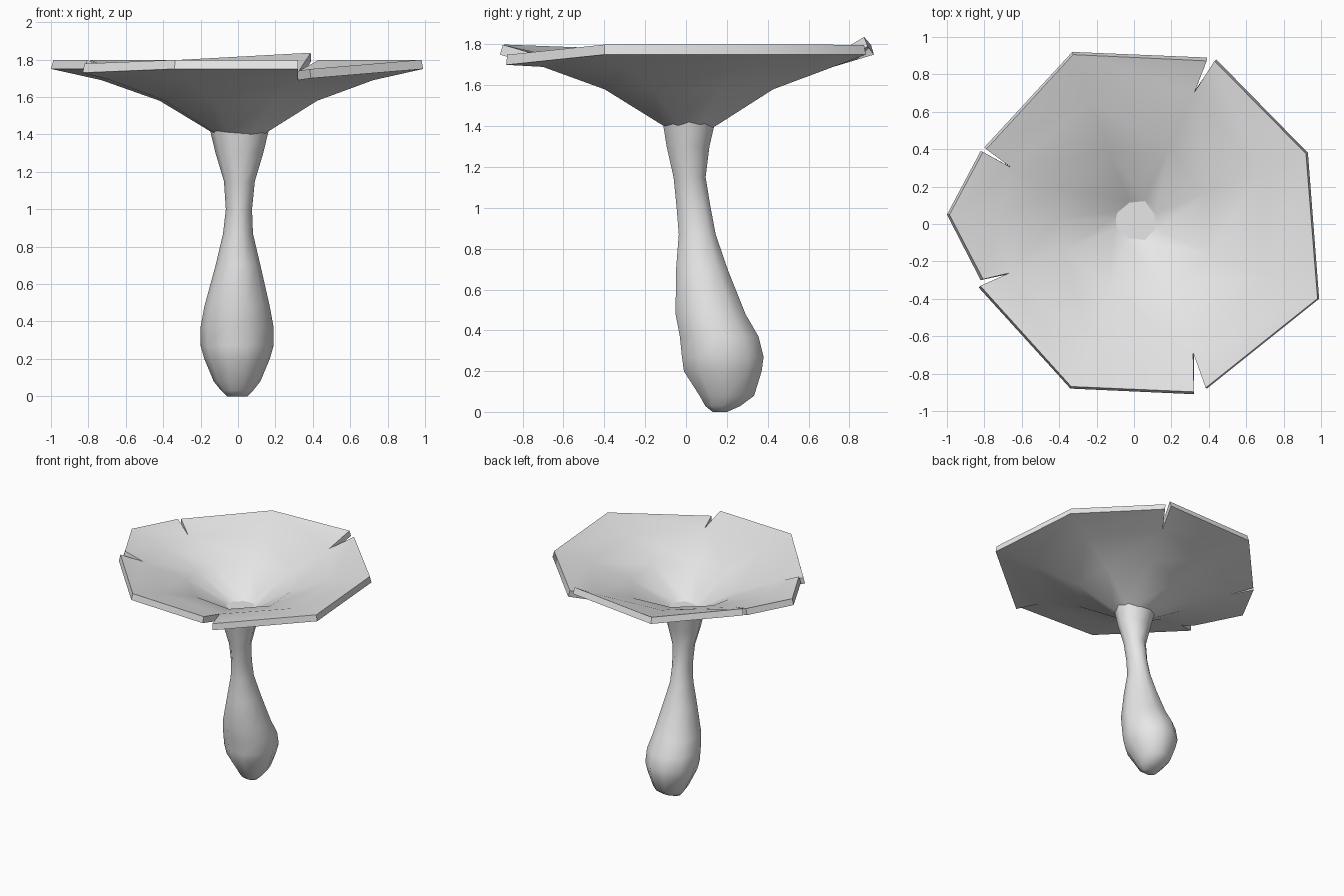
import bpy, bmesh, math
from mathutils import Vector

cube = bpy.data.objects.get("Cube")
if cube:
    bpy.data.objects.remove(cube, do_unlink=True)

grey = bpy.data.materials.new("pale grey")
grey.use_nodes = True
colour = (0.8, 0.8, 0.8, 1)
grey.diffuse_color = colour
grey.node_tree.nodes["Principled BSDF"].inputs["Base Color"].default_value = colour


def make_object(name, bm):
    mesh = bpy.data.meshes.new(name)
    bm.to_mesh(mesh)
    bm.free()
    mesh.materials.append(grey)
    obj = bpy.data.objects.new(name, mesh)
    bpy.context.collection.objects.link(obj)
    return obj


def smooth(obj, degrees):
    bpy.ops.object.select_all(action='DESELECT')
    obj.select_set(True)
    bpy.context.view_layer.objects.active = obj
    bpy.ops.object.shade_smooth_by_angle(angle=math.radians(degrees))


# Stem: lofted rings given as height, x range, y range
stem_rings = [
    (0.00, -0.06, 0.05, 0.13, 0.20), (0.03, -0.09, 0.08, 0.09, 0.27),
    (0.08, -0.13, 0.12, 0.06, 0.34), (0.20, -0.18, 0.17, -0.02, 0.38),
    (0.27, -0.20, 0.19, -0.03, 0.39), (0.37, -0.20, 0.19, -0.04, 0.365),
    (0.48, -0.18, 0.17, -0.06, 0.30), (0.70, -0.12, 0.12, -0.055, 0.21),
    (0.87, -0.08, 0.08, -0.04, 0.15), (1.00, -0.065, 0.075, -0.05, 0.125),
    (1.15, -0.075, 0.09, -0.065, 0.10), (1.30, -0.12, 0.135, -0.10, 0.12),
    (1.445, -0.155, 0.17, -0.125, 0.155),
]
SIDES = 10
bm = bmesh.new()
loops = []
for z, x0, x1, y0, y1 in stem_rings:
    loop = []
    for i in range(SIDES):
        a = math.tau * i / SIDES
        loop.append(bm.verts.new(((x0 + x1) / 2 + (x1 - x0) / 2 * math.cos(a),
                                  (y0 + y1) / 2 + (y1 - y0) / 2 * math.sin(a), z)))
    loops.append(loop)
for low, high in zip(loops, loops[1:]):
    for i in range(SIDES):
        j = (i + 1) % SIDES
        bm.faces.new((low[i], low[j], high[j], high[i]))
bm.faces.new(loops[0][::-1])
bm.faces.new(loops[-1])
smooth(make_object("stem", bm), 50)

# Cap: funnel sheet; a spoke is one rim corner, or a split (rim, slit tip, rim)
spokes = [
    [(0.99, -0.40, 1.75)],
    [(0.93, 0.38, 1.75)],
    [(0.44, 0.88, 1.75), (0.33, 0.72), (0.39, 0.89, 1.79)],
    [(-0.33, 0.92, 1.75)],
    [(-0.80, 0.41, 1.75), (-0.67, 0.31), (-0.82, 0.39, 1.75)],
    [(-1.00, 0.05, 1.75)],
    [(-0.82, -0.30, 1.75), (-0.68, -0.27), (-0.83, -0.34, 1.73)],
    [(-0.34, -0.88, 1.75)],
    [(0.32, -0.91, 1.75), (0.32, -0.70), (0.39, -0.88, 1.70)],
]
centre = Vector((0.01, 0.02))
funnel = [(1.0, 1.69), (0.58, 1.58), (0.2, 1.41), (0.1, 1.37)]  # scale, height
bm = bmesh.new()
columns = []
for spoke in spokes:
    tip = Vector(spoke[1]) if len(spoke) > 1 else Vector(spoke[0][:2]) * 0.73
    inner = [bm.verts.new((*centre.lerp(tip, s), z)) for s, z in funnel]
    before = bm.verts.new(spoke[0])
    after = bm.verts.new(spoke[-1]) if len(spoke) > 1 else before
    columns.append((before, after, inner))
for i, (_, start, a) in enumerate(columns):
    end, _, b = columns[(i + 1) % len(columns)]
    bm.faces.new((a[0], start, end, b[0]))
    for k in range(len(funnel) - 1):
        bm.faces.new((a[k + 1], a[k], b[k], b[k + 1]))
cap = make_object("cap", bm)
shell = cap.modifiers.new("thickness", 'SOLIDIFY')
shell.thickness = 0.05
shell.offset = 1
bpy.context.view_layer.objects.active = cap
bpy.ops.object.modifier_apply(modifier=shell.name)
smooth(cap, 40)
